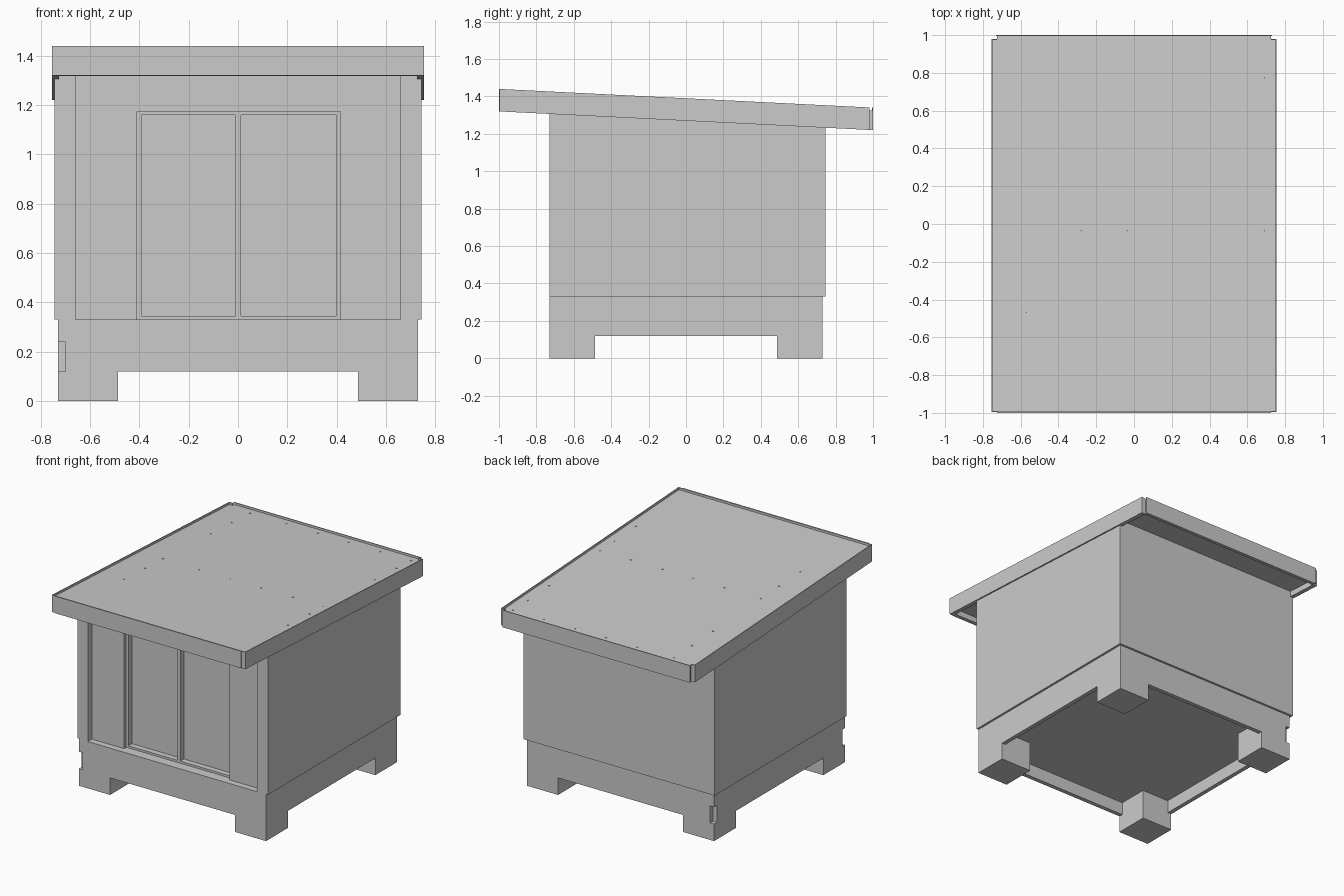
import bpy, bmesh
from math import radians

if "Cube" in bpy.data.objects:
    bpy.data.objects.remove(bpy.data.objects["Cube"])


def roof(offset):
    """Height of the sloping roof plane at y, moved down by offset."""
    return lambda y: 1.39 - 0.05 * y - offset


def mesh_object(name, bm):
    bmesh.ops.recalc_face_normals(bm, faces=bm.faces)
    mesh = bpy.data.meshes.new(name)
    bm.to_mesh(mesh)
    bm.free()
    ob = bpy.data.objects.new(name, mesh)
    bpy.context.collection.objects.link(ob)
    return ob


def block(name, x, y, lo, hi):
    """Box whose bottom and top may follow the roof slope."""
    bm = bmesh.new()
    height = lambda h, v: h(v) if callable(h) else h
    corners = [(x[0], y[0]), (x[1], y[0]), (x[1], y[1]), (x[0], y[1])]
    low = [bm.verts.new((a, b, height(lo, b))) for a, b in corners]
    top = [bm.verts.new((a, b, height(hi, b))) for a, b in corners]
    bm.faces.new(low)
    bm.faces.new(top)
    for i in range(4):
        j = (i + 1) % 4
        bm.faces.new((low[i], low[j], top[j], top[i]))
    return mesh_object(name, bm)


def board(name, outline, axis, start, end):
    """Extrude an upright outline along y (axis 'y') or x (axis 'x')."""
    bm = bmesh.new()
    place = (lambda a, z, d: (a, d, z)) if axis == 'y' else (lambda a, z, d: (d, a, z))
    one = [bm.verts.new(place(a, z, start)) for a, z in outline]
    two = [bm.verts.new(place(a, z, end)) for a, z in outline]
    bm.faces.new(one)
    bm.faces.new(two)
    n = len(one)
    for i in range(n):
        j = (i + 1) % n
        bm.faces.new((one[i], one[j], two[j], two[i]))
    return mesh_object(name, bm)


# Base: skirt boards with leg cut-outs, notched at both left corners
end_board = [(-.73, 0), (-.487, 0), (-.487, .12), (.487, .12), (.487, 0), (.73, 0),
             (.73, .33), (-.73, .33), (-.73, .24), (-.70, .24), (-.70, .12), (-.73, .12)]
side_board = [(-.70, 0), (-.487, 0), (-.487, .12), (.487, .12), (.487, 0), (.70, 0),
              (.70, .33), (-.70, .33)]
for label, s in (("front", -1), ("back", 1)):
    board(label + "_skirt", end_board, 'y', s * .73, s * .70)
for label, s in (("left", -1), ("right", 1)):
    board(label + "_skirt", side_board, 'x', s * .73, s * .70)

# Solid corner legs
for sx in (-1, 1):
    for sy in (-1, 1):
        block("leg", sorted((sx * .487, sx * .70)), sorted((sy * .487, sy * .70)), 0, .23)

# Floor in two panels
block("floor_front", (-.70, .70), (-.70, 0), .21, .33)
block("floor_back", (-.70, .70), (0, .70), .21, .33)

# Outer walls
under = roof(.07)
block("left_wall", (-.745, -.73), (-.725, .745), .33, under)
block("right_wall", (.73, .745), (-.73, .745), .33, under)
block("back_wall", (-.73, .73), (.73, .745), .33, under)

# Front posts and recessed panels
for s in (-1, 1):
    block("front_post", sorted((s * .66, s * .73)), (-.73, -.66), .33, under)
block("front_panel_left", (-.66, -.41), (-.685, -.60), .33, under)
block("front_panel_right", (.415, .66), (-.685, -.60), .33, under)
block("front_header", (-.41, .415), (-.685, -.60), 1.175, under)

# Double door frame and set-back panes
for x in ((-.41, -.392), (-.01, .012), (.398, .415)):
    block("door_stile", x, (-.66, -.61), .33, 1.175)
for x in ((-.392, -.01), (.012, .398)):
    block("door_bottom_rail", x, (-.66, -.61), .33, .345)
    block("door_top_rail", x, (-.66, -.61), 1.16, 1.175)
    block("door_pane", x, (-.62, -.60), .345, 1.16)

# Roof deck
block("roof_deck", (-.749, .749), (-.99, .974), roof(.08), roof(.015))
block("roof_deck_back_edge", (-.725, .725), (.974, .994), roof(.12), roof(.015))

# Thin fascia sheets rising just above the deck
for s in (-1, 1):
    block("side_fascia", sorted((s * .749, s * .755)), (-.996, .98), roof(.12), roof(0))
    block("side_batten", sorted((s * .725, s * .749)), (-.99, .98), roof(.12), roof(.03))
    block("fascia_corner", sorted((s * .725, s * .755)), (-.996, -.99), roof(.12), roof(0))
    block("back_corner", sorted((s * .725, s * .749)), (.974, .98), roof(.12), roof(0))
block("front_fascia", (-.725, .725), (-1, -.99), roof(.12), roof(0))
block("front_batten", (-.725, .725), (-.99, -.97), roof(.12), roof(.03))
block("back_fascia", (-.73, .73), (.994, 1), roof(.12), roof(0))

# Screw heads in the roof deck
columns = (-.565, -.28, -.035, .205, .45, .69)
spots = [(x, y) for x in columns for y in (.94, -.03)]
spots += [(-.565, y) for y in (.74, .505, -.23, -.465)]
spots += [(.69, y) for y in (.78, .54, -.19, -.43)]
for x, y in spots:
    bpy.ops.mesh.primitive_cylinder_add(vertices=10, radius=.006, depth=.006,
                                        location=(x, y, roof(.015)(y)),
                                        rotation=(radians(-2.86), 0, 0))
    bpy.context.object.name = "roof_screw"
